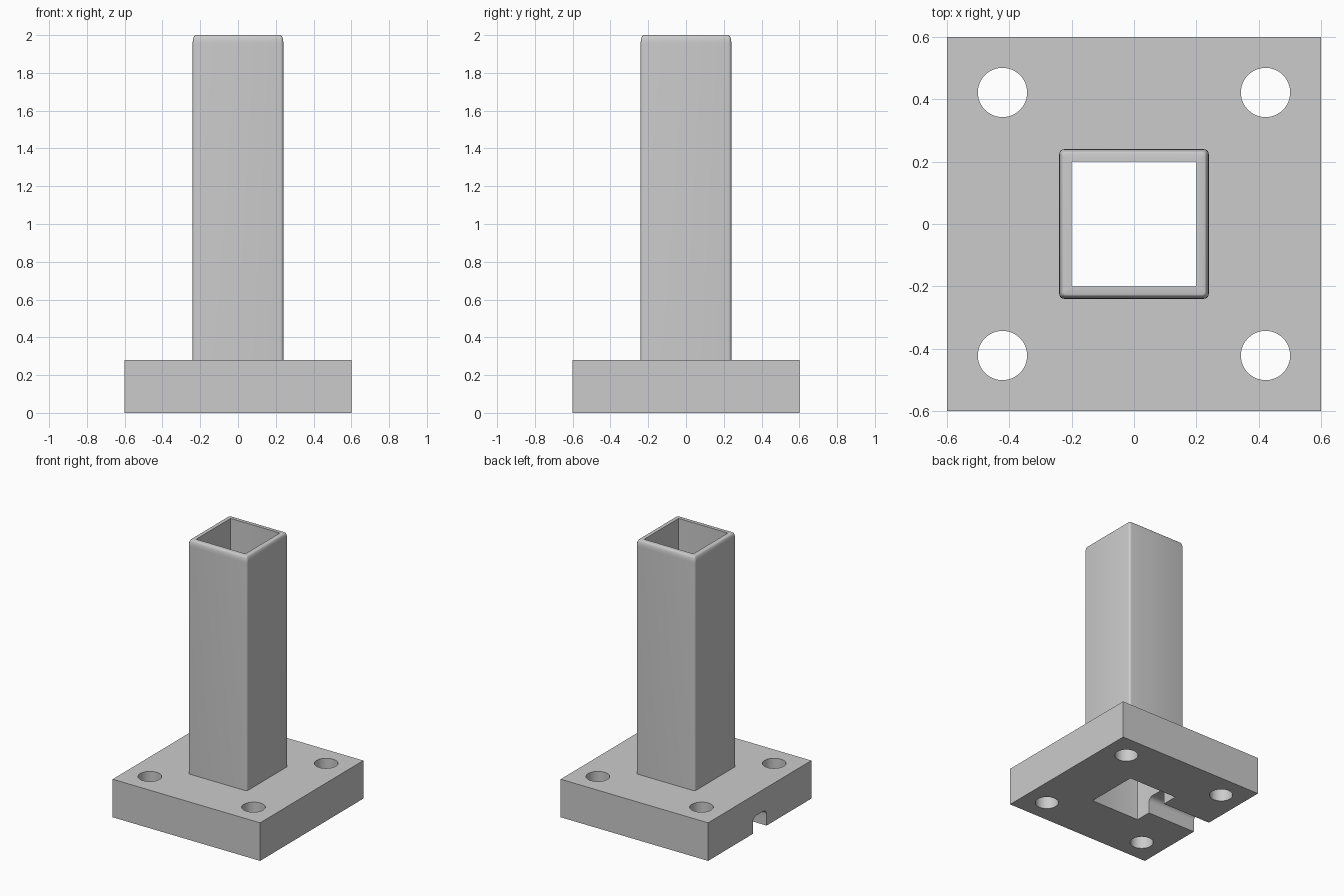
import bpy
import bmesh
from math import cos, sin, pi, radians

BASE_HALF, BASE_TOP, TOP = 0.6, 0.28, 2.0
OUTER, INNER = 0.24, 0.2

old = bpy.data.objects.get("Cube")
if old:
    bpy.data.objects.remove(old, do_unlink=True)

grey = bpy.data.materials.new("light grey")
grey.use_nodes = True
colour = (0.6, 0.6, 0.6, 1)
grey.diffuse_color = colour
for node in grey.node_tree.nodes:
    if node.type == 'BSDF_PRINCIPLED':
        node.inputs["Base Color"].default_value = colour


def rounded_square(half, radius, steps=4):
    """Corner-rounded square outline, counter-clockwise."""
    points = []
    for corner in range(4):
        mid = pi / 4 + corner * pi / 2
        cx = (half - radius) * (1 if cos(mid) > 0 else -1)
        cy = (half - radius) * (1 if sin(mid) > 0 else -1)
        for i in range(steps + 1):
            a = corner * pi / 2 + i / steps * pi / 2
            points.append((cx + radius * cos(a), cy + radius * sin(a)))
    return points


def loft(name, rings, capped=True):
    """Skin a list of equal-length rings of 3D points."""
    bm = bmesh.new()
    loops = [[bm.verts.new(p) for p in ring] for ring in rings]
    for a, b in zip(loops, loops[1:]):
        for i in range(len(a)):
            j = (i + 1) % len(a)
            bm.faces.new((a[i], a[j], b[j], b[i]))
    if capped:
        bm.faces.new(loops[0][::-1])
        bm.faces.new(loops[-1])
        bmesh.ops.recalc_face_normals(bm, faces=bm.faces)
    mesh = bpy.data.meshes.new(name)
    bm.to_mesh(mesh)
    bm.free()
    mesh.materials.append(grey)
    obj = bpy.data.objects.new(name, mesh)
    bpy.context.collection.objects.link(obj)
    return obj


def at_z(outline, z):
    return [(x, y, z) for x, y in outline]


def select(obj):
    bpy.ops.object.select_all(action='DESELECT')
    obj.select_set(True)
    bpy.context.view_layer.objects.active = obj


def cut(target, cutter):
    mod = target.modifiers.new("cut", 'BOOLEAN')
    mod.operation = 'DIFFERENCE'
    mod.solver = 'EXACT'
    mod.object = cutter
    select(target)
    bpy.ops.object.modifier_apply(modifier=mod.name)
    bpy.data.objects.remove(cutter, do_unlink=True)


# Base plate
h = BASE_HALF
square = [(-h, -h), (h, -h), (h, h), (-h, h)]
base = loft("base_plate", [at_z(square, 0), at_z(square, BASE_TOP)])

# Square bore through the plate
bore = rounded_square(INNER, 0.004)
cut(base, loft("bore_cutter", [at_z(bore, -0.1), at_z(bore, 0.4)]))

# Four bolt holes
for sx in (-1, 1):
    for sy in (-1, 1):
        circle = [(sx * 0.422 + 0.079 * cos(i * pi / 24),
                   sy * 0.422 + 0.079 * sin(i * pi / 24)) for i in range(48)]
        cut(base, loft("bolt_cutter", [at_z(circle, -0.1), at_z(circle, 0.4)]))

# Round-topped cable slot under the plate, from one side into the bore
width, height, fillet = 0.08, 0.12, 0.04
profile = [(-width, -0.1), (width, -0.1)]
for side, start in ((1, 0), (-1, pi / 2)):
    for i in range(9):
        a = start + i * pi / 16
        profile.append((side * (width - fillet) + fillet * cos(a),
                        height - fillet + fillet * sin(a)))
cut(base, loft("slot_cutter", [[(x, y, z) for y, z in profile] for x in (-0.7, -0.1)]))

# Hollow square post with a softened top lip
rings = [at_z(rounded_square(OUTER, 0.016), BASE_TOP)]
for i in range(9):
    a = i * pi / 16
    inset = 0.014 * (1 - cos(a))
    rings.append(at_z(rounded_square(OUTER - inset, 0.016 - inset * 0.5),
                      TOP - 0.045 * (1 - sin(a))))
rings += [at_z(bore, TOP), at_z(bore, BASE_TOP)]
post = loft("square_post", rings, capped=False)

for obj in (base, post):
    select(obj)
    bpy.ops.object.shade_smooth_by_angle(angle=radians(32))
